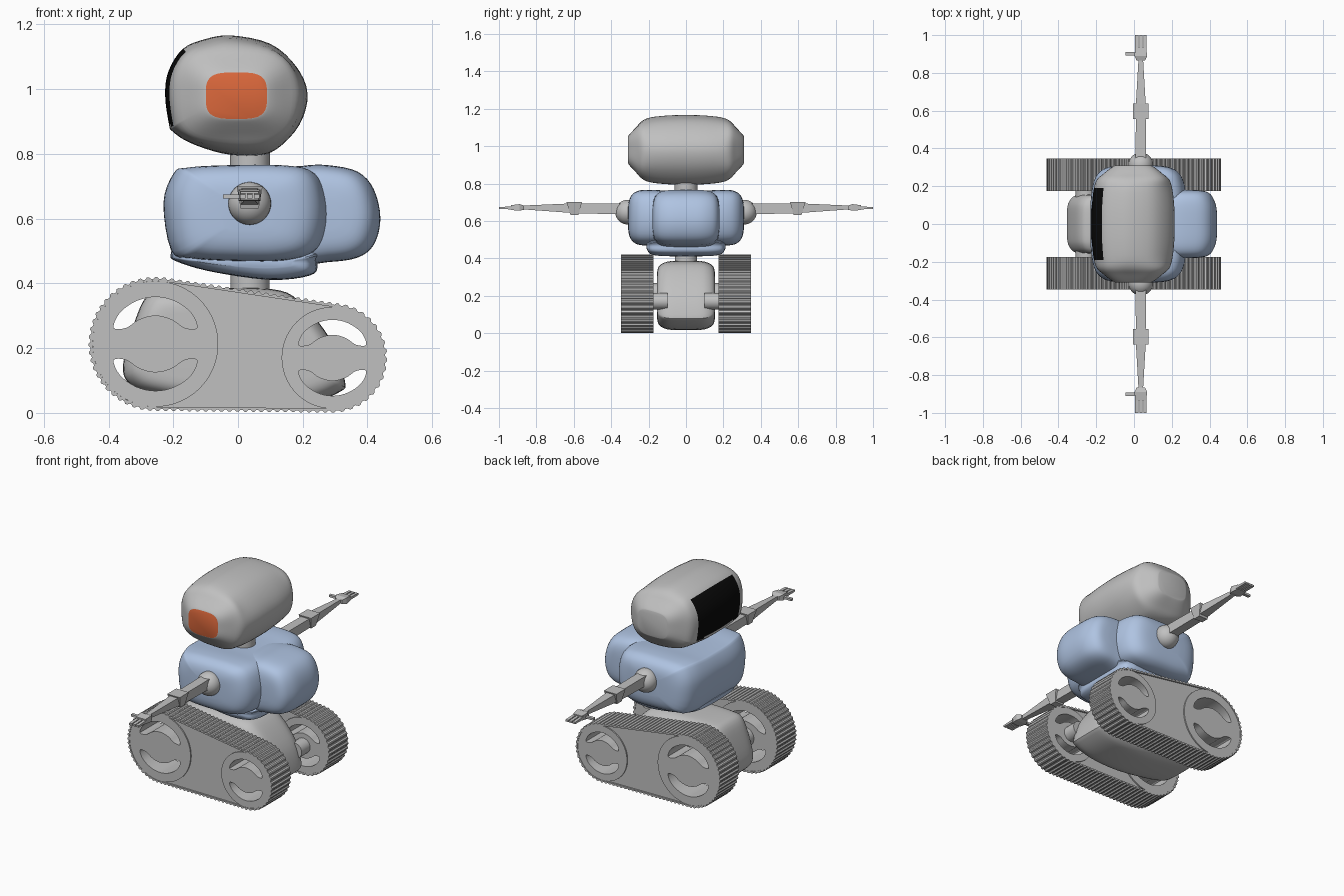
import bpy, bmesh, math
from mathutils import Vector

if "Cube" in bpy.data.objects:
    bpy.data.objects.remove(bpy.data.objects["Cube"])


def material(name, rgb):
    m = bpy.data.materials.new(name)
    m.diffuse_color = (*rgb, 1)
    m.use_nodes = True
    m.node_tree.nodes["Principled BSDF"].inputs["Base Color"].default_value = m.diffuse_color
    return m


GREY = material("light grey", (0.53, 0.53, 0.53))
BLUE = material("pale blue", (0.43, 0.55, 0.76))
ORANGE = material("orange", (0.72, 0.14, 0.045))
BLACK = material("black", (0.003, 0.003, 0.003))


def finish(obj, angle=35):
    bpy.ops.object.select_all(action='DESELECT')
    obj.select_set(True)
    bpy.context.view_layer.objects.active = obj
    bpy.ops.object.shade_smooth_by_angle(angle=math.radians(angle))


def add(name, bm, *mats, angle=35):
    bmesh.ops.recalc_face_normals(bm, faces=bm.faces)
    me = bpy.data.meshes.new(name)
    bm.to_mesh(me)
    bm.free()
    obj = bpy.data.objects.new(name, me)
    bpy.context.collection.objects.link(obj)
    for m in mats:
        me.materials.append(m)
    finish(obj, angle)
    return obj


def spline(pts, sub, closed):
    """Catmull-Rom through points of any dimension."""
    n, out = len(pts), []
    for i in range(n if closed else n - 1):
        ids = (i - 1, i, i + 1, i + 2)
        p = [pts[j % n] if closed else pts[min(max(j, 0), n - 1)] for j in ids]
        for s in range(sub):
            t = s / sub
            out.append(tuple(0.5 * (2*b + (c-a)*t + (2*a-5*b+4*c-d)*t*t + (3*b-a-3*c+d)*t**3)
                             for a, b, c, d in zip(*p)))
    return out if closed else out + [tuple(pts[-1])]


def loft(name, profile, half, mats, sub=4, rule=None):
    """Side outline (x, z) swept along y; stations are (y, scale x, scale z, squareness)."""
    prof = spline(profile, sub, True)
    xs, zs = [p[0] for p in prof], [p[1] for p in prof]
    cx, cz = (min(xs) + max(xs)) / 2, (min(zs) + max(zs)) / 2
    hx, hz = (max(xs) - min(xs)) / 2, (max(zs) - min(zs)) / 2
    stations = [(-y, a, b, k) for y, a, b, k in half[:0:-1]] + half
    bm, rings = bmesh.new(), []
    for y, sx, sz, k in spline(stations, 3, False):
        ring = []
        for x, z in prof:
            u, w = (x - cx) / hx, (z - cz) / hz
            f = (abs(u)**3.5 + abs(w)**3.5) ** (-1 / 3.5)      # rounded square
            u, w = u + (u*f - u)*k, w + (w*f - w)*k
            ring.append(bm.verts.new((cx + u*hx*sx, y, cz + w*hz*sz)))
        rings.append(ring)
    n = len(prof)
    for a, b in zip(rings, rings[1:]):
        for i in range(n):
            bm.faces.new((a[i], a[(i+1) % n], b[(i+1) % n], b[i]))
    bm.faces.new(rings[0])
    bm.faces.new(rings[-1])
    if rule:
        for f in bm.faces:
            f.material_index = rule(f.calc_center_median())
    return add(name, bm, *mats)


def cylinder(name, a, b, r, mat):
    a, b = Vector(a), Vector(b)
    bm = bmesh.new()
    bmesh.ops.create_cone(bm, cap_ends=True, segments=40, radius1=r, radius2=r, depth=(b-a).length)
    obj = add(name, bm, mat)
    obj.location = (a + b) / 2
    obj.rotation_euler = (b - a).to_track_quat('Z', 'Y').to_euler()
    return obj


def block(name, ends, mat):
    """Six-sided block bridging two four-point rings."""
    bm = bmesh.new()
    a, b = [[bm.verts.new(p) for p in ring] for ring in ends]
    bm.faces.new(a)
    bm.faces.new(b)
    for i in range(4):
        j = (i + 1) % 4
        bm.faces.new((a[i], a[j], b[j], b[i]))
    return add(name, bm, mat)


def rect_y(y, x0, x1, z0, z1):
    return [(x0, y, z0), (x1, y, z0), (x1, y, z1), (x0, y, z1)]


def rect_z(z, x0, x1, y0, y1):
    return [(x0, y0, z), (x1, y0, z), (x1, y1, z), (x0, y1, z)]


def plate(name, outlines, y0, y1, mat):
    """Flat outlines (x, z) with holes, extruded from y0 to y1."""
    cu = bpy.data.curves.new(name, 'CURVE')
    cu.dimensions, cu.fill_mode, cu.extrude = '2D', 'BOTH', abs(y1 - y0) / 2
    for pts in outlines:
        sp = cu.splines.new('POLY')
        sp.points.add(len(pts) - 1)
        for q, (x, z) in zip(sp.points, pts):
            q.co = (x, z, 0, 1)
        sp.use_cyclic_u = True
    obj = bpy.data.objects.new(name, cu)
    bpy.context.collection.objects.link(obj)
    obj.location.y = (y0 + y1) / 2
    obj.rotation_euler.x = math.pi / 2
    cu.materials.append(mat)
    bpy.ops.object.select_all(action='DESELECT')
    obj.select_set(True)
    bpy.context.view_layer.objects.active = obj
    bpy.ops.object.convert(target='MESH')
    finish(bpy.context.view_layer.objects.active, 25)


# head with visor faces and an orange end cap on the front side
head_profile = [(-.225, .98), (-.215, 1.055), (-.17, 1.125), (-.1, 1.155), (-.02, 1.166), (.1, 1.14),
                (.18, 1.07), (.215, .985), (.19, .89), (.12, .815), (.05, .794), (-.05, .802),
                (-.15, .835), (-.203, .87), (-.213, .89)]


def head_rule(c):
    if c.y < -.3099:
        return 1
    return 2 if abs(c.y) < .19 and c.x < -.16 and .888 < c.z < 1.123 else 0


loft("head", head_profile,
     [(0, 1, 1, 0), (.1, .99, .985, 0), (.19, .94, .93, .1), (.235, .87, .83, .5), (.265, .72, .66, .9),
      (.293, .56, .5, 1), (.306, .47, .42, 1), (.31, .43, .385, 1)],
     (GREY, ORANGE, BLACK), rule=head_rule)
cylinder("neck", (.037, 0, .7), (.037, 0, .84), .062, GREY)

# torso, back pack and lower lip
loft("torso", [(-.23, .65), (-.2, .742), (-.165, .757), (-.05, .764), (.15, .764), (.24, .74), (.275, .66),
               (.275, .57), (.24, .5), (.15, .472), (0, .47), (-.15, .478), (-.207, .5)],
     [(0, 1, .96, 0), (.1, 1, .97, 0), (.17, .98, 1, 0), (.22, .94, 1, .1), (.26, .87, .96, .15),
      (.29, .74, .82, .15), (.305, .55, .6, .1), (.31, .3, .35, 0)], (BLUE,))
loft("back_pack", [(.1, .74), (.2, .763), (.28, .765), (.37, .745), (.42, .69), (.44, .6), (.42, .52),
                   (.37, .48), (.28, .466), (.15, .465), (.1, .6)],
     [(0, 1, 1, 0), (.08, .985, .99, 0), (.13, .9, .94, 0), (.16, .78, .82, 0), (.175, .6, .6, 0),
      (.18, .3, .3, 0)], (BLUE,))
loft("lower_lip", [(-.208, .485), (-.19, .468), (-.1, .44), (.05, .415), (.15, .412), (.235, .43),
                   (.245, .47), (.24, .5), (0, .52), (-.18, .51)],
     [(0, 1, 1, 0), (.12, .98, .98, 0), (.18, .9, .85, 0), (.2, .8, .6, 0), (.21, .65, .3, 0)], (BLUE,))

# waist and hull between the tracks
cylinder("waist", (.037, 0, .34), (.037, 0, .45), .06, GREY)
loft("hull", [(-.28, .362), (-.32, .28), (-.355, .15), (-.335, .09), (-.25, .055), (0, .018), (.2, .025),
              (.315, .065), (.33, .1), (.29, .22), (.19, .345), (.1, .383), (-.1, .385), (-.22, .38)],
     [(0, 1, 1, 0), (.08, .995, .99, 0), (.115, .97, .95, 0), (.14, .92, .87, 0), (.152, .86, .75, 0),
      (.155, .78, .6, 0)], (GREY,))

# tracks
WHEELS = [(-.255, .213, .2), (.292, .17, .162)]


def belt(off):
    """Outline around both wheels, grown by off."""
    (x1, z1, r1), (x2, z2, r2) = WHEELS
    base = math.atan2(z2 - z1, x2 - x1)
    a = math.acos((r1 - r2) / math.hypot(x2 - x1, z2 - z1))

    def arc(x, z, r, t0, t1, n):
        return [(x + (r+off)*math.cos(t0 + (t1-t0)*i/n), z + (r+off)*math.sin(t0 + (t1-t0)*i/n))
                for i in range(n + 1)]

    def line(p, q, n):
        return [(p[0] + (q[0]-p[0])*i/n, p[1] + (q[1]-p[1])*i/n) for i in range(1, n)]
    rear = arc(x2, z2, r2, base - a, base + a, 71)
    front = arc(x1, z1, r1, base + a, base + 2*math.pi - a, 107)
    return rear + line(rear[-1], front[0], 89) + front + line(front[-1], rear[0], 89)


crescent = spline([(-.645, .25), (-.55, .48), (-.3, .66), (0, .725), (.3, .66), (.55, .48), (.64, .25),
                   (.45, .25), (.25, .38), (0, .44), (-.25, .38), (-.45, .25)], 4, True)


def holes(x, z, r):
    return [[(x + u*r, z + s*w*r) for u, w in crescent] for s in (1, -1)]


teeth = [o if i % 4 < 2 else p for i, (p, o) in enumerate(zip(belt(.001), belt(.007)))]
for side, s in (("front", -1), ("rear", 1)):
    plate(side + "_tread", [teeth, belt(-.006)], s*.175, s*.347, GREY)
    plate(side + "_track_body", [belt(-.005)] + [h for w in WHEELS for h in holes(*w)], s*.184, s*.338, GREY)
    for i, (x, z, r) in enumerate(WHEELS):
        rim = [(x + r*.97*math.cos(t*math.pi/36), z + r*.97*math.sin(t*math.pi/36)) for t in range(72)]
        plate(f"{side}_wheel_{i}", [rim] + holes(x, z, r), s*.177, s*.345, GREY)
        cylinder(f"{side}_axle_{i}", (x, s*.1, z), (x, s*.18, z), r*.27, GREY)

    # arm: shoulder, upper arm, elbow, forearm, palm, fingers, thumb
    bm = bmesh.new()
    bmesh.ops.create_uvsphere(bm, u_segments=32, v_segments=20, radius=.066)
    add(side + "_shoulder", bm, GREY).location = (.036, s*.312, .647)
    block(side + "_upper_arm", [rect_y(s*.33, .008, .064, .636, .694), rect_y(s*.58, .01, .062, .64, .692)], GREY)
    block(side + "_elbow", [rect_z(.632, .008, .064, s*.575, s*.617), rect_z(.7, -.004, .076, s*.557, s*.639)], GREY)
    block(side + "_forearm", [rect_y(s*.6, .008, .064, .642, .694), rect_y(s*.875, .024, .048, .662, .682)], GREY)
    block(side + "_wrist", [rect_y(s*.865, .014, .058, .66, .682), rect_y(s*.89, .002, .07, .655, .69)], GREY)
    block(side + "_palm", [rect_y(s*.89, .002, .07, .655, .69), rect_y(s*.935, .008, .064, .658, .684)], GREY)
    for i in range(3):
        x = .006 + i*.022
        block(f"{side}_finger_{i}", [rect_y(s*.925, x, x + .017, .662, .678),
                                     rect_y(s*1.0, x, x + .017, .663, .674)], GREY)
    block(side + "_thumb", [rect_y(s*.892, -.046, .01, .663, .675), rect_y(s*.91, -.046, .01, .663, .675)], GREY)
